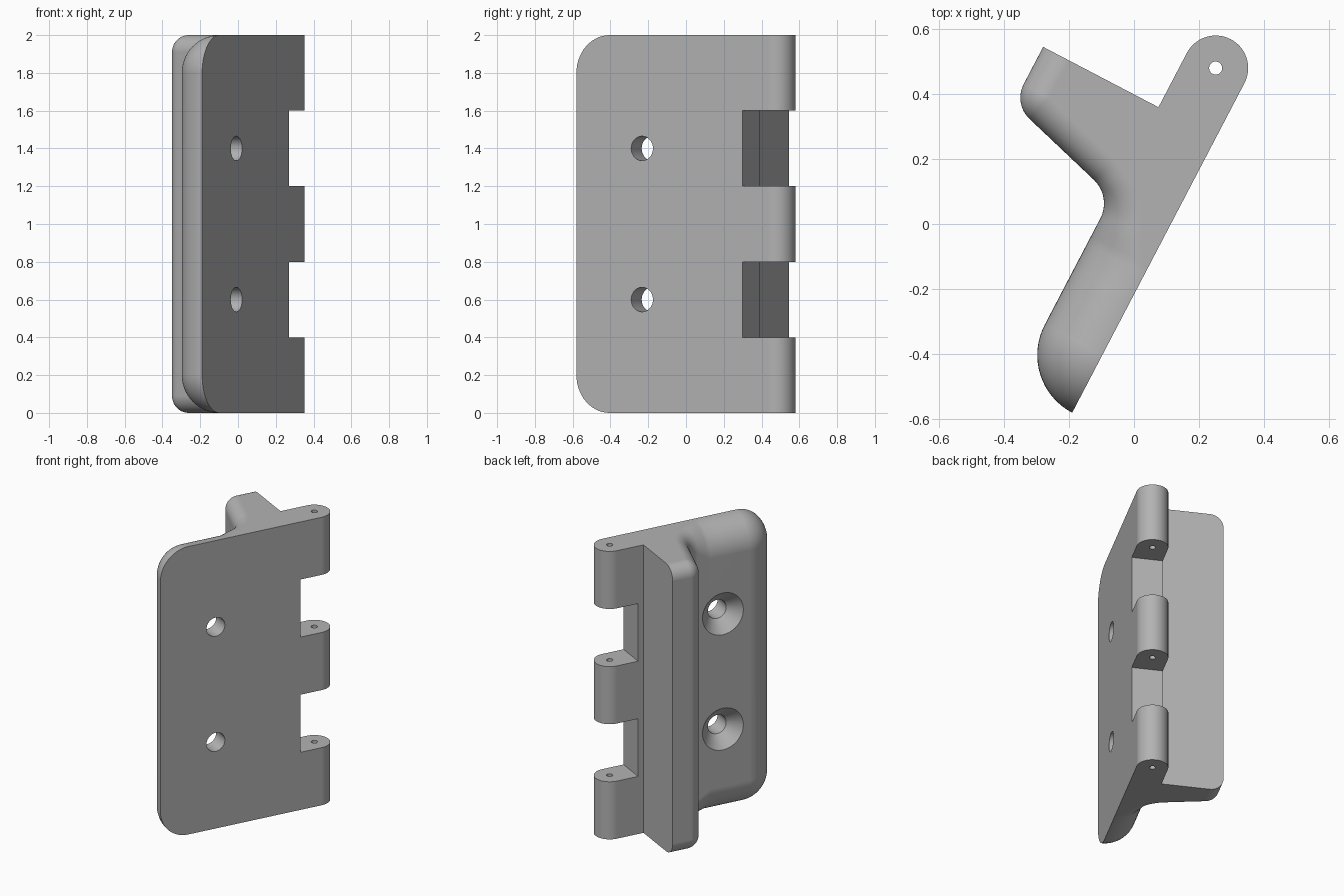
import bpy, bmesh, math
from mathutils import Vector, Matrix

if "Cube" in bpy.data.objects:
    bpy.data.objects.remove(bpy.data.objects["Cube"])

# Local frame: u along the leaf, v through its thickness, z up
ANGLE = math.radians(62.4)
FRAME = Matrix.Translation((-0.19, -0.58, 0)) @ Matrix.Rotation(ANGLE, 4, "Z")
HEIGHT, THICK, TIP_V, BACK_U = 2.0, 0.2, 0.6, 0.955
KNUCKLE_U, KNUCKLE_R = 1.143, 0.1
BIG, SMALL = 0.2, 0.09

grey = bpy.data.materials.new("Satin grey")
grey.use_nodes = True
grey.diffuse_color = (0.45, 0.45, 0.45, 1)
grey.node_tree.nodes["Principled BSDF"].inputs["Base Color"].default_value = (0.45, 0.45, 0.45, 1)


def arc(cx, cy, r, a0, a1, n):
    """Points on an arc, angles in degrees."""
    angles = [math.radians(a0 + (a1 - a0) * i / n) for i in range(n + 1)]
    return [Vector((cx + r * math.cos(a), cy + r * math.sin(a))) for a in angles]


def edge_radius(u):
    """Edge rounding tapers from the leaf to the flange."""
    k = min(max((u - 0.48) / 0.17, 0), 1)
    return BIG + (SMALL - BIG) * k


def make_object(name, bm):
    bmesh.ops.recalc_face_normals(bm, faces=bm.faces)
    mesh = bpy.data.meshes.new(name)
    bm.to_mesh(mesh)
    bm.free()
    mesh.materials.append(grey)
    obj = bpy.data.objects.new(name, mesh)
    obj.matrix_world = FRAME
    bpy.context.collection.objects.link(obj)
    return obj


# Profile: (point, inward direction, edge radius)
profile = []
down, none = Vector((0, -1)), Vector((0, 0))

# Rounded free end of the leaf
c = Vector((BIG, 0))
for p in arc(BIG, 0, BIG, 180, 90, 16):
    profile.append((p, (c - p).normalized(), BIG))
for u in (0.3, 0.4, 0.48, 0.51, 0.54):
    profile.append((Vector((u, THICK)), down, edge_radius(u)))

# Inside fillet between leaf and flange
c = Vector((0.569, THICK + 0.1))
for p in arc(c.x, c.y, 0.1, -90, -16, 12):
    profile.append((p, (p - c).normalized(), edge_radius(p.x)))

# Rounded flange tip and flat flange end
c = Vector((0.826, TIP_V - SMALL))
for p in arc(c.x, c.y, SMALL, 164, 90, 12):
    profile.append((p, (c - p).normalized(), SMALL))
profile.append((Vector((BACK_U, TIP_V)), down, SMALL))
profile.append((Vector((BACK_U, THICK)), none, SMALL))

# Hinge barrel
for p in arc(KNUCKLE_U, KNUCKLE_R, KNUCKLE_R, 90, -90, 28):
    profile.append((p, none, SMALL))

# Loft the profile, rounding its upper and lower edges
STEPS = 14
turns = [i / STEPS * math.pi / 2 for i in range(STEPS + 1)]
bm = bmesh.new()
rings = []
for top in (False, True):
    for a in (reversed(turns) if top else turns):
        ring = []
        for p, inward, r in profile:
            q = p + inward * r * 0.99 * (1 - math.sin(a))
            depth = r * (1 - math.cos(a))
            ring.append(bm.verts.new((q.x, q.y, HEIGHT - depth if top else depth)))
        rings.append(ring)
count = len(profile)
for low, high in zip(rings, rings[1:]):
    for i in range(count):
        j = (i + 1) % count
        bm.faces.new((low[i], low[j], high[j], high[i]))
bm.faces.new(rings[0])
bm.faces.new(rings[-1])
hinge = make_object("hinge_leaf", bm)


def box_cutter(z):
    """Gap between two barrels."""
    bm = bmesh.new()
    bmesh.ops.create_cube(bm, size=1)
    bmesh.ops.scale(bm, vec=(0.4, 0.3, 0.4), verts=bm.verts)
    bmesh.ops.translate(bm, vec=(KNUCKLE_U + 0.05, 0.1, z), verts=bm.verts)
    return make_object("barrel_gap_cutter", bm)


def lathe_cutter(name, outline, matrix):
    """Closed turned solid from (radius, height) pairs."""
    bm = bmesh.new()
    n = 40
    loops = [[bm.verts.new((r * math.cos(2 * math.pi * i / n), r * math.sin(2 * math.pi * i / n), h))
              for i in range(n)] for r, h in outline]
    for a, b in zip(loops, loops[1:]):
        for i in range(n):
            bm.faces.new((a[i], a[(i + 1) % n], b[(i + 1) % n], b[i]))
    bm.faces.new(loops[0])
    bm.faces.new(loops[-1])
    bmesh.ops.transform(bm, matrix=matrix, verts=bm.verts)
    return make_object(name, bm)


# Barrel gaps, pin bore and countersunk screw holes
cutters = [box_cutter(z) for z in (0.6, 1.4)]
cutters.append(lathe_cutter("pin_cutter", [(0.02, -0.1), (0.02, HEIGHT + 0.1)],
                            Matrix.Translation((KNUCKLE_U, KNUCKLE_R, 0))))
for z in (0.6, 1.4):
    place = Matrix.Translation((0.392, 0, z)) @ Matrix.Rotation(-math.pi / 2, 4, "X")
    cutters.append(lathe_cutter("screw_cutter",
                                [(0.065, -0.1), (0.065, 0.12), (0.165, 0.22)], place))

bpy.ops.object.select_all(action="DESELECT")
hinge.select_set(True)
bpy.context.view_layer.objects.active = hinge
for cutter in cutters:
    cutter.hide_render = True
    mod = hinge.modifiers.new("cut", "BOOLEAN")
    mod.operation = "DIFFERENCE"
    mod.solver = "EXACT"
    mod.object = cutter
    bpy.ops.object.modifier_apply(modifier=mod.name)
    bpy.data.objects.remove(cutter)

# Smooth the rounds, keep the crisp edges
bpy.ops.object.shade_smooth_by_angle(angle=math.radians(30))
weighted = hinge.modifiers.new("weighted_normals", "WEIGHTED_NORMAL")
weighted.keep_sharp = True
